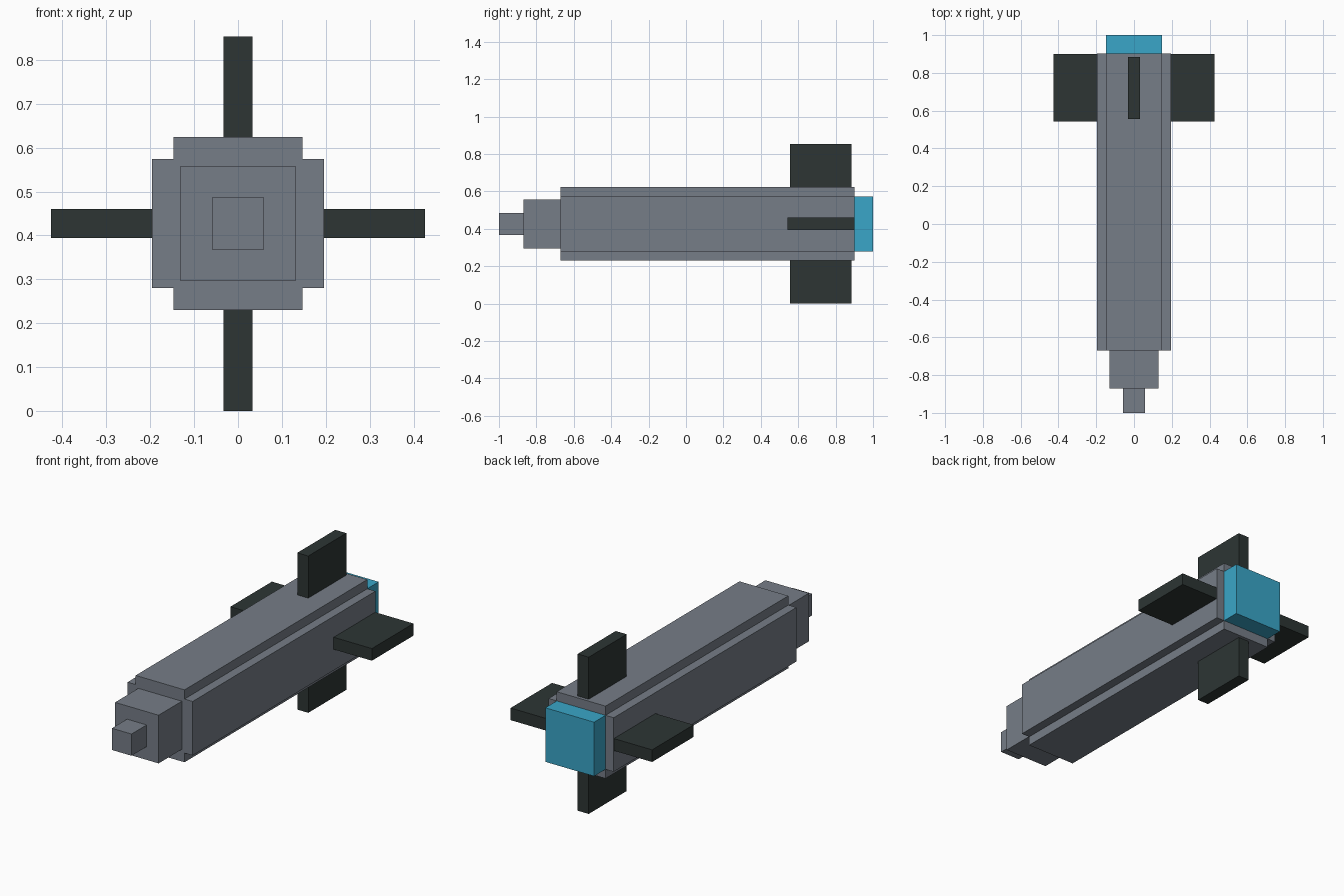
import bpy
from mathutils import Vector

if "Cube" in bpy.data.objects:
    bpy.data.objects.remove(bpy.data.objects["Cube"], do_unlink=True)


def material(name, rgb):
    mat = bpy.data.materials.new(name)
    mat.use_nodes = True
    color = (*rgb, 1.0)
    mat.diffuse_color = color
    mat.node_tree.nodes["Principled BSDF"].inputs["Base Color"].default_value = color
    return mat


def box(name, low, high, mat):
    """Axis-aligned box between two corners."""
    low, high = Vector(low), Vector(high)
    bpy.ops.mesh.primitive_cube_add(size=1, location=(low + high) / 2)
    obj = bpy.context.object
    obj.name = name
    obj.scale = high - low
    bpy.ops.object.transform_apply(location=False, rotation=False, scale=True)
    obj.data.materials.append(mat)
    return obj


def centred_box(name, half_x, half_z, front, back, mat):
    """Box centred on the long axis."""
    return box(name, (-half_x, front, AXIS - half_z), (half_x, back, AXIS + half_z), mat)


AXIS = 0.427
FRONT, REAR = -0.67, 0.902
grey = material("grey metal", (0.181, 0.205, 0.242))
dark = material("dark fin", (0.026, 0.036, 0.034))
blue = material("blue exhaust", (0.042, 0.381, 0.578))

# Body: two crossed boxes give the notched corners
centred_box("body_wide", 0.196, 0.147, FRONT, REAR, grey)
centred_box("body_tall", 0.147, 0.197, FRONT, REAR, grey)

# Stepped nose
centred_box("nose_base", 0.131, 0.131, -0.87, FRONT, grey)
centred_box("nose_tip", 0.059, 0.059, -1.0, -0.87, grey)

# Glowing exhaust block
centred_box("exhaust", 0.147, 0.147, REAR, 1.0, blue)

# Four tail fins, rooted slightly inside the body
root, tip, half = 0.18, 0.426, 0.033
for sign, side, level in ((1, "left", "top"), (-1, "right", "bottom")):
    inner, outer = sorted((sign * root, sign * tip))
    box(side + "_fin", (inner, 0.543, AXIS - half), (outer, 0.9, AXIS + half), dark)
    box(level + "_fin", (-half, 0.557, AXIS + inner), (half, 0.884, AXIS + outer), dark)

# Ground the lower fin exactly
bottom = bpy.data.objects["bottom_fin"]
bottom.location.z -= AXIS - tip
